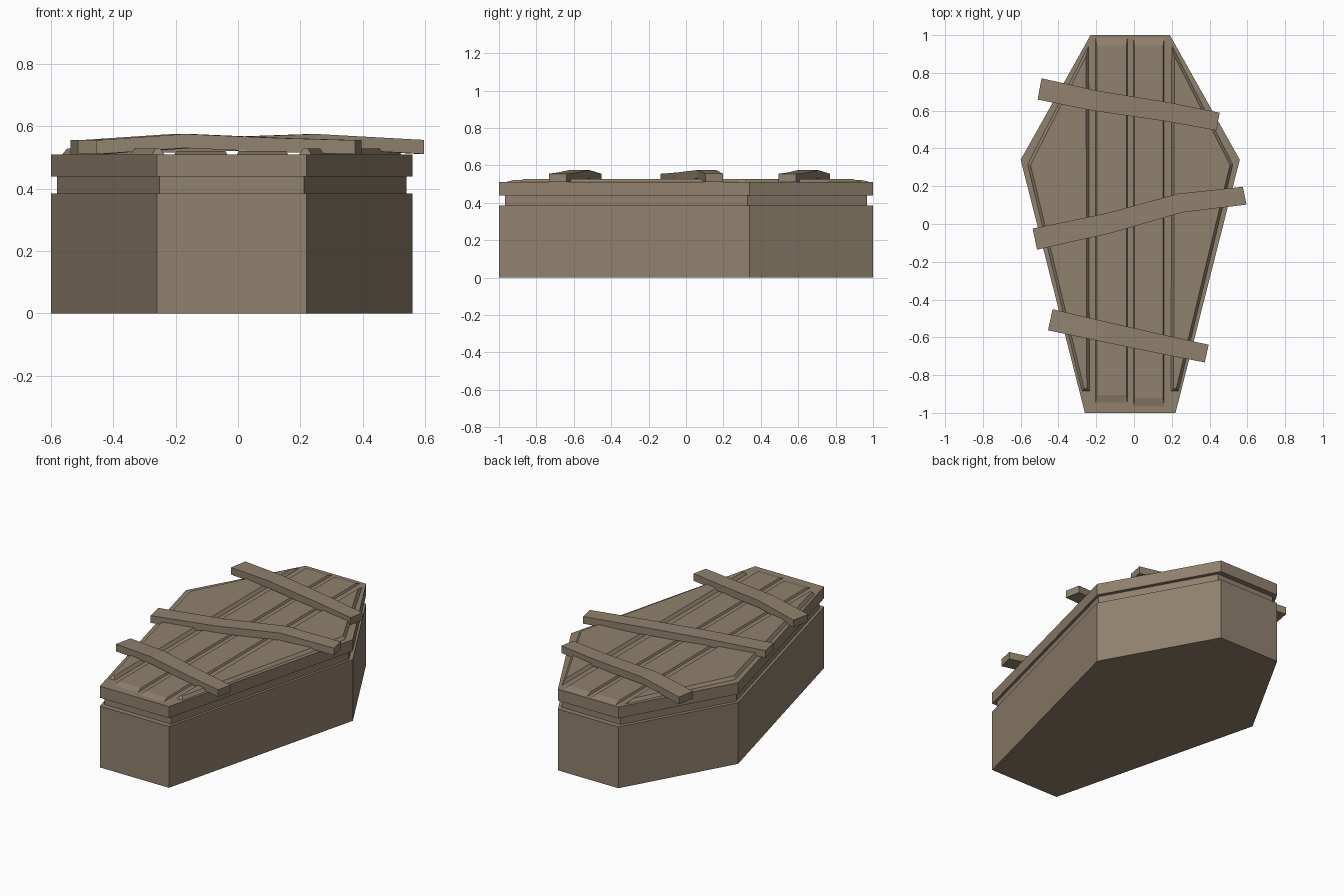
import bpy
import bmesh
from mathutils import Vector

if "Cube" in bpy.data.objects:
    bpy.data.objects.remove(bpy.data.objects["Cube"], do_unlink=True)

wood = bpy.data.materials.new("weathered_wood")
wood.use_nodes = True
COLOUR = (0.28, 0.22, 0.155, 1)
wood.diffuse_color = COLOUR
wood.node_tree.nodes["Principled BSDF"].inputs["Base Color"].default_value = COLOUR

MID = -0.02       # centre line of the box
LID_TOP = 0.51


def finish(name, bm):
    bmesh.ops.recalc_face_normals(bm, faces=bm.faces)
    mesh = bpy.data.meshes.new(name)
    bm.to_mesh(mesh)
    bm.free()
    mesh.materials.append(wood)
    obj = bpy.data.objects.new(name, mesh)
    bpy.context.collection.objects.link(obj)
    return obj


def loft(name, rings):
    """Join matching rings of points and cap both ends."""
    bm = bmesh.new()
    loops = [[bm.verts.new(p) for p in ring] for ring in rings]
    n = len(loops[0])
    for a, b in zip(loops, loops[1:]):
        for i in range(n):
            j = (i + 1) % n
            bm.faces.new((a[i], a[j], b[j], b[i]))
    bm.faces.new(loops[0])
    bm.faces.new(loops[-1])
    return finish(name, bm)


# Six-sided box: body, recessed neck and lid
half = [(0.24, -1), (0.58, 0.34), (0.21, 1)]
outline = half + [(-x, y) for x, y in reversed(half)]


def slab(name, z0, z1, scale=1.0):
    loft(name, [[(MID + x * scale, y * scale, z) for x, y in outline] for z in (z0, z1)])


slab("body", 0, 0.385)
slab("neck", 0.385, 0.438, 0.967)
slab("lid", 0.438, LID_TOP)


# Middle lid planks with sloping ends
def rect(x0, x1, y0, y1, z):
    return [(x0, y0, z), (x1, y0, z), (x1, y1, z), (x0, y1, z)]


for name, x0, x1, shift in (("middle_plank_right", -0.203, -0.035, 0),
                            ("middle_plank_left", -0.003, 0.16, -0.02)):
    loft(name, [rect(x0, x1, -0.945 + shift, 0.985, LID_TOP),
                rect(x0 + 0.006, x1 - 0.006, -0.905 + shift, 0.945, 0.521)])

# Outer lid planks following the box edge, with bevelled rims
side = [(0.216, -0.885), (0.255, -0.885), (0.543, 0.315), (0.22, 0.945)]
for name, s in (("outer_plank_right", -1), ("outer_plank_left", 1)):
    bm = bmesh.new()
    pts = side if s > 0 else side[::-1]
    face = bm.faces.new([bm.verts.new((MID + s * x, y, LID_TOP)) for x, y in pts])
    face.normal_update()
    bmesh.ops.inset_region(bm, faces=[face], thickness=0.014, depth=0.018,
                           use_boundary=True, use_even_offset=True)
    finish(name, bm)


# Bent boards laid across the lid: path of (x, y, top height), tapering in width
def board(name, path, thick=0.045):
    pts = [Vector(p) for p in path]
    along = pts[-1] - pts[0]
    across = Vector((-along.y, along.x, 0)).normalized()
    rings = []
    for i, p in enumerate(pts):
        w = across * (0.057 - 0.003 * i)
        down = Vector((0, 0, thick))
        rings.append([p - w, p + w, p + w - down, p - w - down])
    loft(name, rings)


board("back_board", [(-0.50, 0.715, 0.555), (-0.20, 0.652, 0.575),
                     (0.17, 0.595, 0.562), (0.445, 0.542, 0.555)])
board("centre_board", [(-0.525, -0.08, 0.555), (-0.13, 0.005, 0.562),
                       (0.24, 0.11, 0.575), (0.586, 0.15, 0.556)])
board("front_board", [(-0.443, -0.507, 0.555), (-0.16, -0.57, 0.575),
                      (0.14, -0.635, 0.562), (0.385, -0.686, 0.555)])
